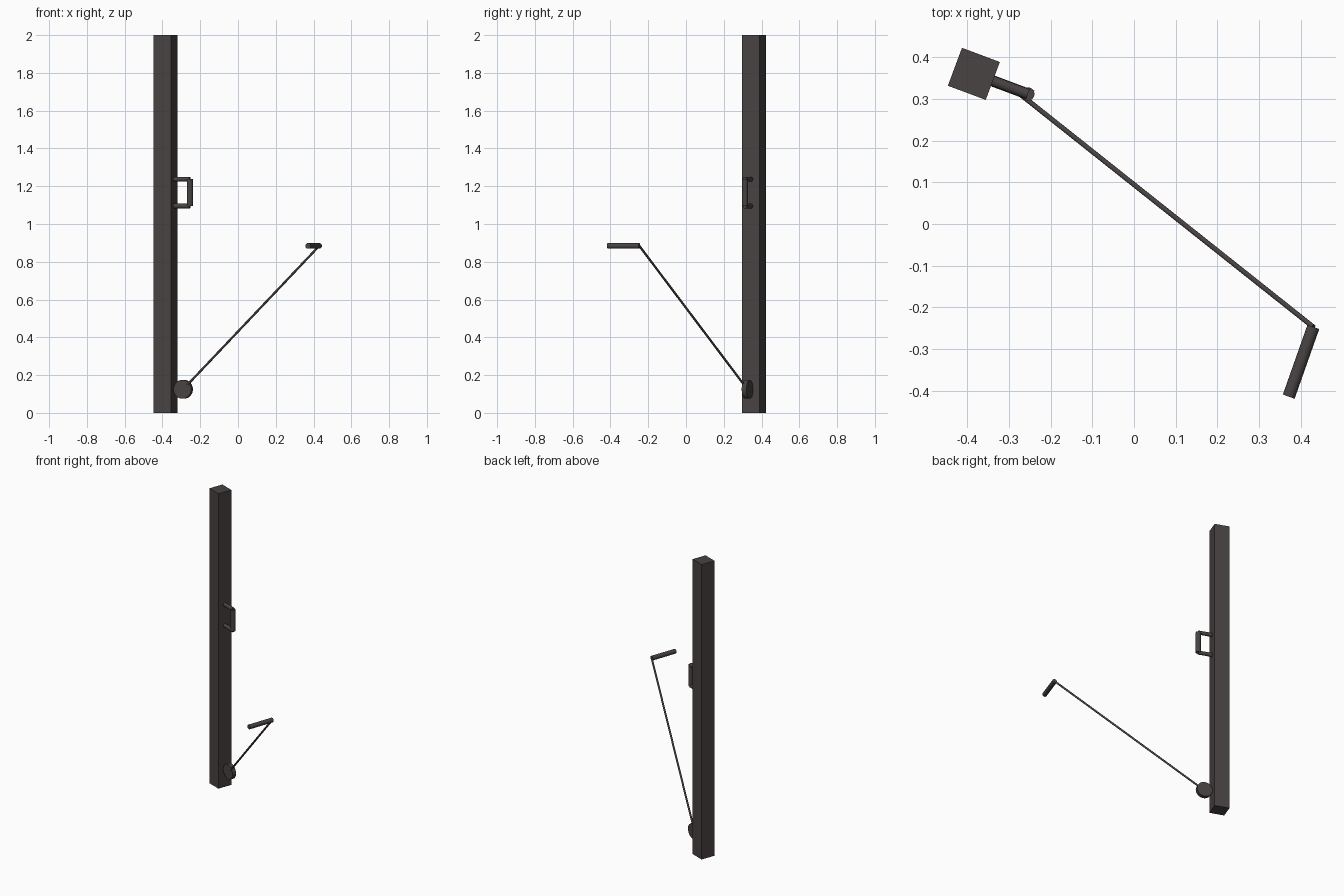
import bpy
import math
from mathutils import Vector, Matrix

cube = bpy.data.objects.get("Cube")
if cube:
    bpy.data.objects.remove(cube, do_unlink=True)

metal = bpy.data.materials.new("dark_metal")
metal.use_nodes = True
colour = (0.065, 0.056, 0.054, 1)
metal.diffuse_color = colour
metal.node_tree.nodes["Principled BSDF"].inputs["Base Color"].default_value = colour

# The whole machine is turned about the post
TURN = math.radians(-20.5)
POST = Vector((-0.384, 0.36, 0))
SIDE = 0.097


def place(u, v, z):
    """Point given in the post's own turned axes."""
    return POST + Matrix.Rotation(TURN, 3, "Z") @ Vector((u, v, z))


def rod(name, start, end, radius, sides=24):
    axis = end - start
    bpy.ops.mesh.primitive_cylinder_add(vertices=sides, radius=radius,
                                        depth=axis.length, location=(start + end) / 2)
    obj = bpy.context.object
    obj.name = name
    obj.rotation_euler = axis.to_track_quat("Z", "Y").to_euler()
    obj.data.materials.append(metal)
    bpy.ops.object.shade_smooth_by_angle(angle=math.radians(35))
    return obj


# Upright post
bpy.ops.mesh.primitive_cube_add(size=1, location=POST + Vector((0, 0, 1)))
post = bpy.context.object
post.name = "post"
post.scale = (SIDE, SIDE, 2)
post.rotation_euler.z = TURN
post.data.materials.append(metal)

# Fixed grab handle: two arms and an upright grip
LOW, HIGH, REACH = 1.095, 1.237, 0.138
for name, z in (("lower_handle_arm", LOW), ("upper_handle_arm", HIGH)):
    rod(name, place(SIDE / 2 - 0.01, 0, z), place(REACH, 0, z), 0.0125)
rod("handle_grip", place(REACH, 0, LOW), place(REACH, 0, HIGH), 0.016)

# Pulley wheel at the foot of the post
hub = place(0.1, 0, 0.125)
rod("pulley", place(0.1, -0.0135, 0.125), place(0.1, 0.0135, 0.125), 0.05, 32)

# Pull bar and the cable leading to it
bar_back = Vector((0.43, -0.247, 0.884))
bar_front = Vector((0.371, -0.414, 0.884))
rod("pull_bar", bar_back, bar_front, 0.015)
rod("cable", hub, bar_back, 0.006, 16)
